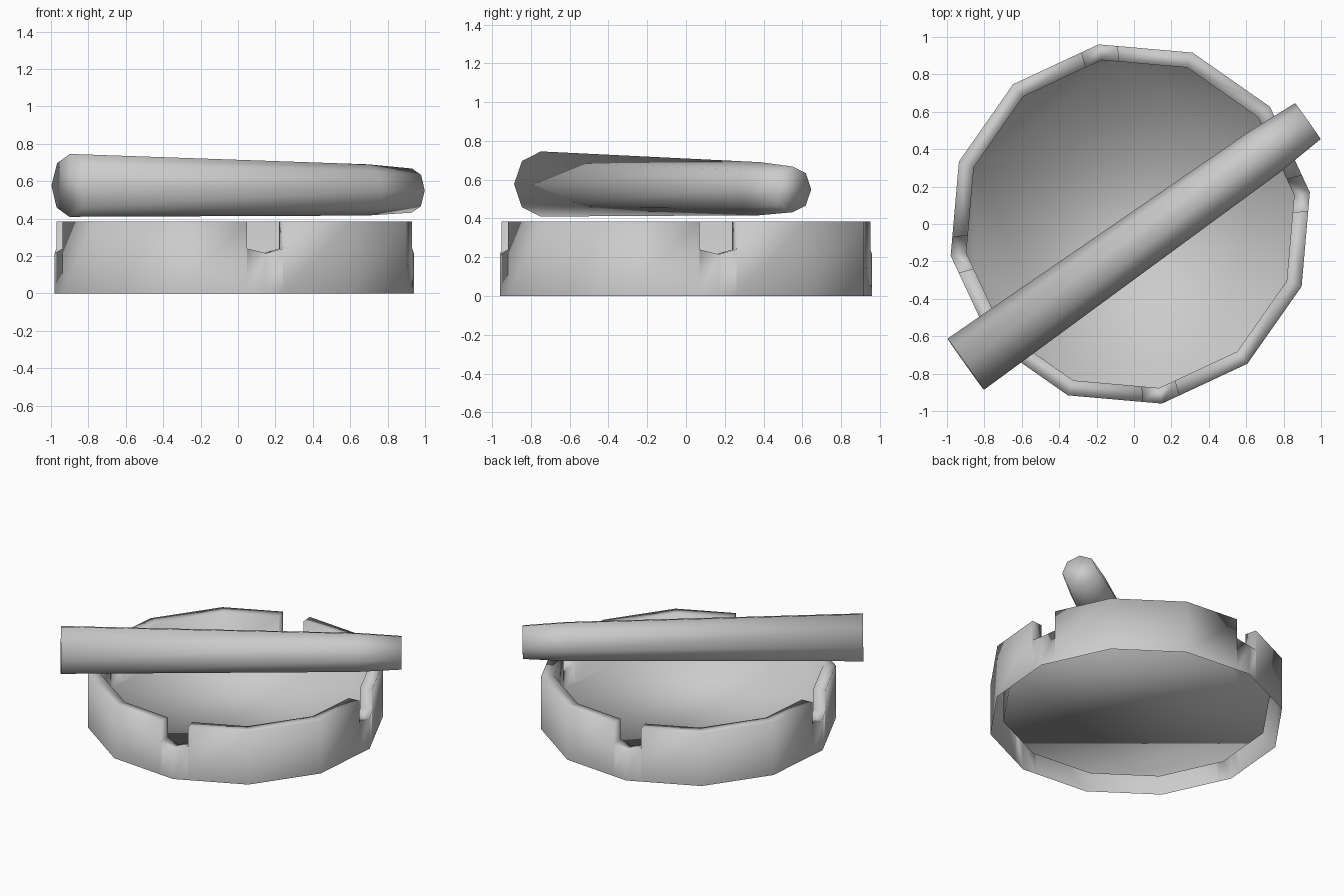
import bpy
import bmesh
import math
from mathutils import Vector, Matrix

if "Cube" in bpy.data.objects:
    bpy.data.objects.remove(bpy.data.objects["Cube"], do_unlink=True)

# One plain grey for everything
grey = bpy.data.materials.new("light_grey")
grey.use_nodes = True
grey.diffuse_color = (0.6, 0.6, 0.6, 1)
grey.node_tree.nodes["Principled BSDF"].inputs["Base Color"].default_value = (0.6, 0.6, 0.6, 1)


def finish(bm, name):
    """Turn a bmesh into a smooth-shaded grey object."""
    for face in bm.faces:
        face.smooth = True
    mesh = bpy.data.meshes.new(name)
    bm.to_mesh(mesh)
    bm.free()
    mesh.materials.append(grey)
    obj = bpy.data.objects.new(name, mesh)
    bpy.context.collection.objects.link(obj)
    return obj


# Tray: twelve-sided ring with a floor, open underneath
SIDES, CENTRE_X = 12, -0.02
OUTER, INNER = 0.975, 0.89
RIM_Z, FLOOR_Z = 0.385, 0.09
NOTCH_Z, NOTCH_LOW = 0.24, 0.215


def corner(k, radius):
    a = math.radians(10 + 360 * k / SIDES)
    return Vector((CENTRE_X + radius * math.cos(a), radius * math.sin(a), 0))


def spot(k, shift, radius):
    """Point on the outline, moved from corner k along a neighbouring side."""
    side = 1 if shift > 0 else -1
    return corner(k, radius).lerp(corner(k + side, radius), abs(shift))


# Walk around the rim; every third corner has a notch with a V bottom
stations = []
for k in range(SIDES):
    if k % 3 == 0:
        stations += [(k, -0.2, RIM_Z), (k, -0.2, NOTCH_Z), (k, 0, NOTCH_LOW),
                     (k, 0.2, NOTCH_Z), (k, 0.2, RIM_Z)]
    else:
        stations.append((k, 0, RIM_Z))

bm = bmesh.new()
columns, bases = [], {}
for k, shift, top in stations:
    out, inn = spot(k, shift, OUTER), spot(k, shift, INNER)
    if (k, shift) not in bases:
        bases[(k, shift)] = (bm.verts.new(out),
                             bm.verts.new(inn + Vector((0, 0, FLOOR_Z))))
    up = Vector((0, 0, top))
    columns.append((*bases[(k, shift)], bm.verts.new(out + up), bm.verts.new(inn + up)))

for a, b in zip(columns, columns[1:] + columns[:1]):
    bm.faces.new((a[2], b[2], b[3], a[3]))          # rim or notch surface
    if a[0] is not b[0]:
        bm.faces.new((a[0], b[0], b[2], a[2]))      # outer wall
        bm.faces.new((b[1], a[1], a[3], b[3]))      # inner wall
bm.faces.new([pair[1] for pair in bases.values()])  # floor
finish(bm, "round_tray")

# Tapered eight-sided roll lying across the tray
start, end = Vector((-0.9, -0.75, 0.578)), Vector((0.93, 0.55, 0.55))
along = (end - start).normalized()
across = along.cross(Vector((0, 0, 1))).normalized()
above = across.cross(along)
bm = bmesh.new()
rings = []
for t, radius in ((0, 0.168), (0.87, 0.137), (1, 0.118)):
    middle = start.lerp(end, t)
    angles = [math.tau * i / 8 for i in range(8)]
    rings.append([bm.verts.new(middle + radius * (math.cos(a) * across + math.sin(a) * above))
                  for a in angles])
for near, far in zip(rings, rings[1:]):
    for i in range(8):
        j = (i + 1) % 8
        bm.faces.new((near[i], near[j], far[j], far[i]))
bm.faces.new(rings[0])
bm.faces.new(rings[-1])
bmesh.ops.recalc_face_normals(bm, faces=bm.faces)
finish(bm, "tapered_roll")
